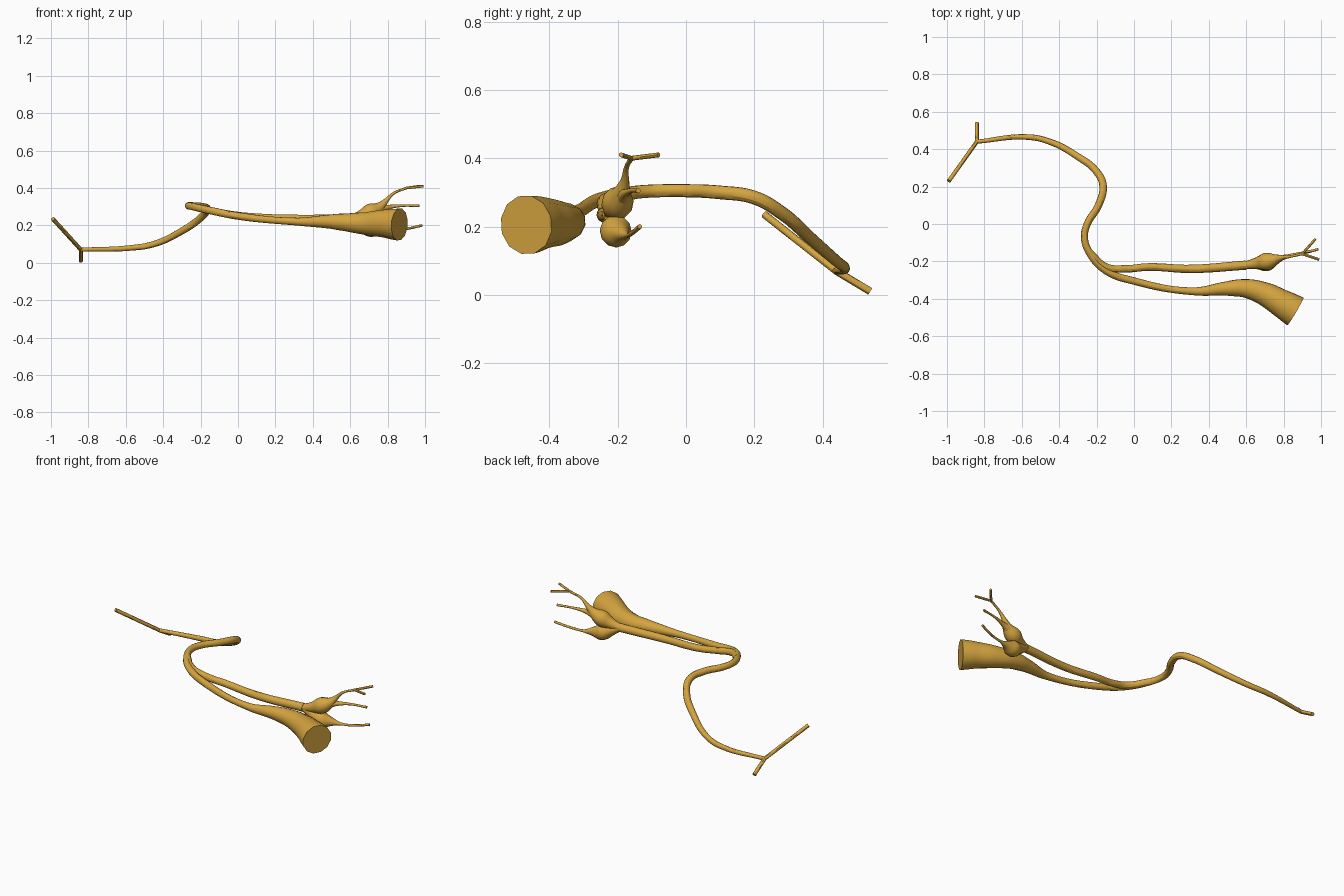
import bpy
from math import exp

cube = bpy.data.objects.get("Cube")
if cube:
    bpy.data.objects.remove(cube, do_unlink=True)

gold = bpy.data.materials.new("golden_yellow")
gold.use_nodes = True
gold.diffuse_color = (0.66, 0.37, 0.05, 1)
shader = gold.node_tree.nodes["Principled BSDF"]
shader.inputs["Base Color"].default_value = gold.diffuse_color


# Thickness rules: each gives a tube's radius at a position along x
def trunk_radius(x):
    """Thin at the prongs, even in the middle, flaring into a trumpet."""
    thinning = 0.014 * max(0, -x - 0.2)
    flare = 0.067 * (max(0, x - 0.3) / 0.56) ** 1.2
    return 0.02 - thinning + flare


def bulb_radius(x):
    """A tapering stem with a rounded swelling."""
    stem = max(0.007, 0.02 - 0.06 * (x - 0.6))
    swelling = 0.033 * exp(-((x - 0.71) / 0.06) ** 2)
    return stem + swelling


def branch_radius(x):
    return 0.02 + 0.008 * max(0, x)


def tendril_radius(x):
    return max(0.007, 0.03 - 0.25 * (x - 0.73))


def tip_radius(x):
    return 0.007


def prong_radius(x):
    return 0.011


def tube(name, radius_rule, points):
    """Smooth round tube through the points, closed at both ends."""
    curve = bpy.data.curves.new(name, 'CURVE')
    curve.dimensions = '3D'
    curve.bevel_depth = 1
    curve.bevel_resolution = 4
    curve.use_fill_caps = True
    curve.resolution_u = 8
    curve.materials.append(gold)

    spline = curve.splines.new('BEZIER')
    spline.radius_interpolation = 'CARDINAL'
    spline.bezier_points.add(len(points) - 1)
    for knot, position in zip(spline.bezier_points, points):
        knot.co = position
        knot.radius = radius_rule(position[0])
        knot.handle_left_type = knot.handle_right_type = 'AUTO'

    tube_object = bpy.data.objects.new(name, curve)
    bpy.context.collection.objects.link(tube_object)
    bpy.ops.object.select_all(action='DESELECT')
    tube_object.select_set(True)
    bpy.context.view_layer.objects.active = tube_object
    bpy.ops.object.convert(target='MESH')
    bpy.ops.object.shade_smooth_by_angle()


# Shared joints where several tubes meet
prong_joint = (-0.84, 0.44, 0.07)
branch_joint = (-0.24, -0.15, 0.3)
bulb_joint = (0.6, -0.22, 0.235)
tip_joint = (0.9, -0.16, 0.4)

# Long winding trunk that widens into the trumpet end
tube("trunk_and_trumpet", trunk_radius, [
    prong_joint, (-0.57, 0.465, 0.08), (-0.45, 0.44, 0.1),
    (-0.3, 0.36, 0.17), (-0.2, 0.28, 0.24), (-0.165, 0.2, 0.285),
    (-0.19, 0.1, 0.3), (-0.25, 0, 0.305), (-0.265, -0.07, 0.305),
    branch_joint, (-0.15, -0.25, 0.28), (0, -0.305, 0.25),
    (0.32, -0.36, 0.22), (0.5, -0.345, 0.22), (0.6, -0.345, 0.215),
    (0.7, -0.375, 0.21), (0.79, -0.425, 0.21), (0.863, -0.468, 0.205)])

# Second branch running beside the trunk to the bulbs
tube("side_branch", branch_radius, [
    branch_joint, (-0.15, -0.23, 0.28), (-0.05, -0.24, 0.26),
    (0.08, -0.23, 0.245), (0.3, -0.24, 0.235), bulb_joint])

# Pair of bulbs tapering into tendrils
tube("upper_bulb", bulb_radius, [
    bulb_joint, (0.66, -0.21, 0.25), (0.71, -0.2, 0.27),
    (0.755, -0.19, 0.295), (0.79, -0.18, 0.33), (0.83, -0.175, 0.37),
    tip_joint])
tube("lower_bulb", bulb_radius, [
    bulb_joint, (0.66, -0.21, 0.205), (0.71, -0.205, 0.185),
    (0.76, -0.19, 0.18), (0.81, -0.175, 0.175), (0.89, -0.16, 0.18),
    (0.985, -0.135, 0.2)])
tube("middle_tendril", tendril_radius, [
    (0.73, -0.19, 0.28), (0.79, -0.18, 0.295), (0.87, -0.16, 0.305),
    (0.97, -0.14, 0.305)])

# Forked tips of the upper tendril
tube("back_tip", tip_radius, [tip_joint, (0.97, -0.08, 0.41)])
tube("front_tip", tip_radius, [tip_joint, (0.99, -0.19, 0.41)])

# Straight prongs at the thin end
tube("long_prong", prong_radius, [prong_joint, (-0.99, 0.23, 0.235)])
tube("short_prong", prong_radius, [prong_joint, (-0.84, 0.54, 0.01)])
